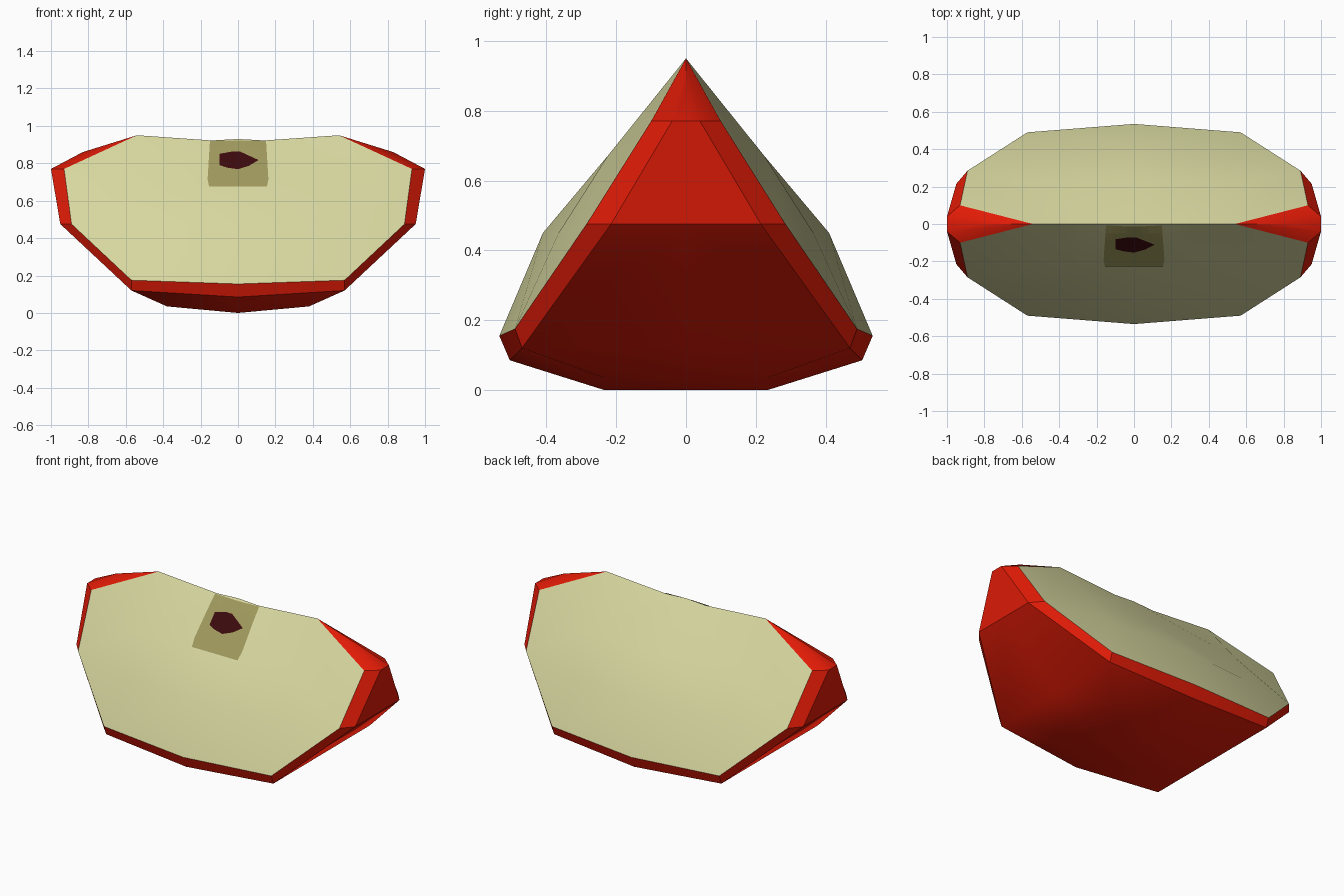
import bpy, bmesh, math
from mathutils import Vector
from mathutils.bvhtree import BVHTree

if "Cube" in bpy.data.objects:
    bpy.data.objects.remove(bpy.data.objects["Cube"])


def material(name, rgb):
    m = bpy.data.materials.new(name)
    m.diffuse_color = (*rgb, 1)
    m.use_nodes = True
    m.node_tree.nodes["Principled BSDF"].inputs["Base Color"].default_value = m.diffuse_color
    return m


RED = material("red skin", (0.76, 0.011, 0.002))
CREAM = material("cream flesh", (0.68, 0.68, 0.35))
CORE = material("core tan", (0.35, 0.32, 0.11))
DARK = material("seed brown", (0.045, 0.003, 0.004))

# One quarter of the wedge (x >= 0, y <= 0)
P = {
    # rim between skin and flesh
    "A": (.54, 0, .95), "B": (.93, -.10, .77), "C": (.89, -.285, .475),
    "D": (.57, -.49, .175), "E": (0, -.535, .155),
    # outer edge of the bevelled skin border
    "a": (.83, 0, .86), "b": (1, -.04, .77), "c": (.95, -.215, .475),
    "d": (.57, -.47, .12), "e": (0, -.505, .085),
    # bottom and centre plane of the skin
    "F": (.38, -.235, .035), "G": (0, -.235, 0), "H": (1, 0, .77),
    "I": (.95, 0, .475), "L": (.57, 0, .12), "J": (.38, 0, .035), "K": (0, 0, 0),
    # ridge and bulge of the flesh
    "R": (.14, 0, .922), "S": (0, 0, .93), "Q": (.55, -.225, .67),
    "T": (0, -.225, .67), "M": (.5, -.365, .45), "N": (0, -.41, .45),
}
SKIN = "ABba abH BbcC HIcb CcdD DdeE ILdc LJFd dFGe FJKG"
FLESH = "SRQT RAQ ABCQ QCM CDM TQMN NMDE"


def finish(bm, name, mat):
    me = bpy.data.meshes.new(name)
    bm.to_mesh(me)
    ob = bpy.data.objects.new(name, me)
    bpy.context.collection.objects.link(ob)
    me.materials.append(mat)
    return ob


def smooth(ob, angle):
    bpy.ops.object.select_all(action='DESELECT')
    bpy.context.view_layer.objects.active = ob
    ob.select_set(True)
    bpy.ops.object.shade_smooth_by_angle(angle=math.radians(angle))


def mirrored_shell(faces):
    """Mirror the quarter in x and y, weld it and turn every face outward."""
    bm = bmesh.new()
    for sx in (1, -1):
        for sy in (1, -1):
            for f in faces.split():
                bm.faces.new([bm.verts.new((P[k][0] * sx, P[k][1] * sy, P[k][2])) for k in f])
    bmesh.ops.remove_doubles(bm, verts=bm.verts, dist=.0005)
    bm.normal_update()
    for f in bm.faces:
        if f.normal.dot(f.calc_center_median() - Vector((0, 0, .45))) < 0:
            f.normal_flip()
    bm.normal_update()
    return bm


# Skin and flesh
skin = finish(mirrored_shell(SKIN), "skin", RED)
flesh_bm = mirrored_shell(FLESH)
flesh = finish(flesh_bm, "flesh", CREAM)
smooth(skin, 30)
smooth(flesh, 35)
tree = BVHTree.FromBMesh(flesh_bm)


def on_flesh(x, z, lift):
    """Point on the front flesh face, lifted slightly towards the front and up."""
    hit, _, _, _ = tree.ray_cast(Vector((x, -2, z)), Vector((0, 1, 0)))
    return hit + Vector((0, -.77, .64)) * lift


# Core patch: grid laid over the front flesh
bm = bmesh.new()
COLS, ROWS = 8, 6
grid = []
for r in range(ROWS + 1):
    t = r / ROWS
    z = .918 + (.672 - .918) * t
    half = .15 + .015 * t - (.01 if r == ROWS else 0)
    grid.append([bm.verts.new(on_flesh((2 * c / COLS - 1) * half, z, .005))
                 for c in range(COLS + 1)])
for r in range(ROWS):
    for c in range(COLS):
        bm.faces.new((grid[r][c], grid[r + 1][c], grid[r + 1][c + 1], grid[r][c + 1]))
finish(bm, "core_patch", CORE)

# Seed: faceted outline fanned around its middle
outline = [(-.10, .85), (-.03, .863), (.01, .863), (.06, .84), (.11, .817),
           (.06, .787), (0, .768), (-.06, .777), (-.10, .79)]
bm = bmesh.new()
mid = bm.verts.new(on_flesh(0, .81, .01))
ring = [bm.verts.new(on_flesh(x, z - .006, .01)) for x, z in outline]
for i, v in enumerate(ring):
    bm.faces.new((mid, ring[(i + 1) % len(ring)], v))
finish(bm, "seed", DARK)
